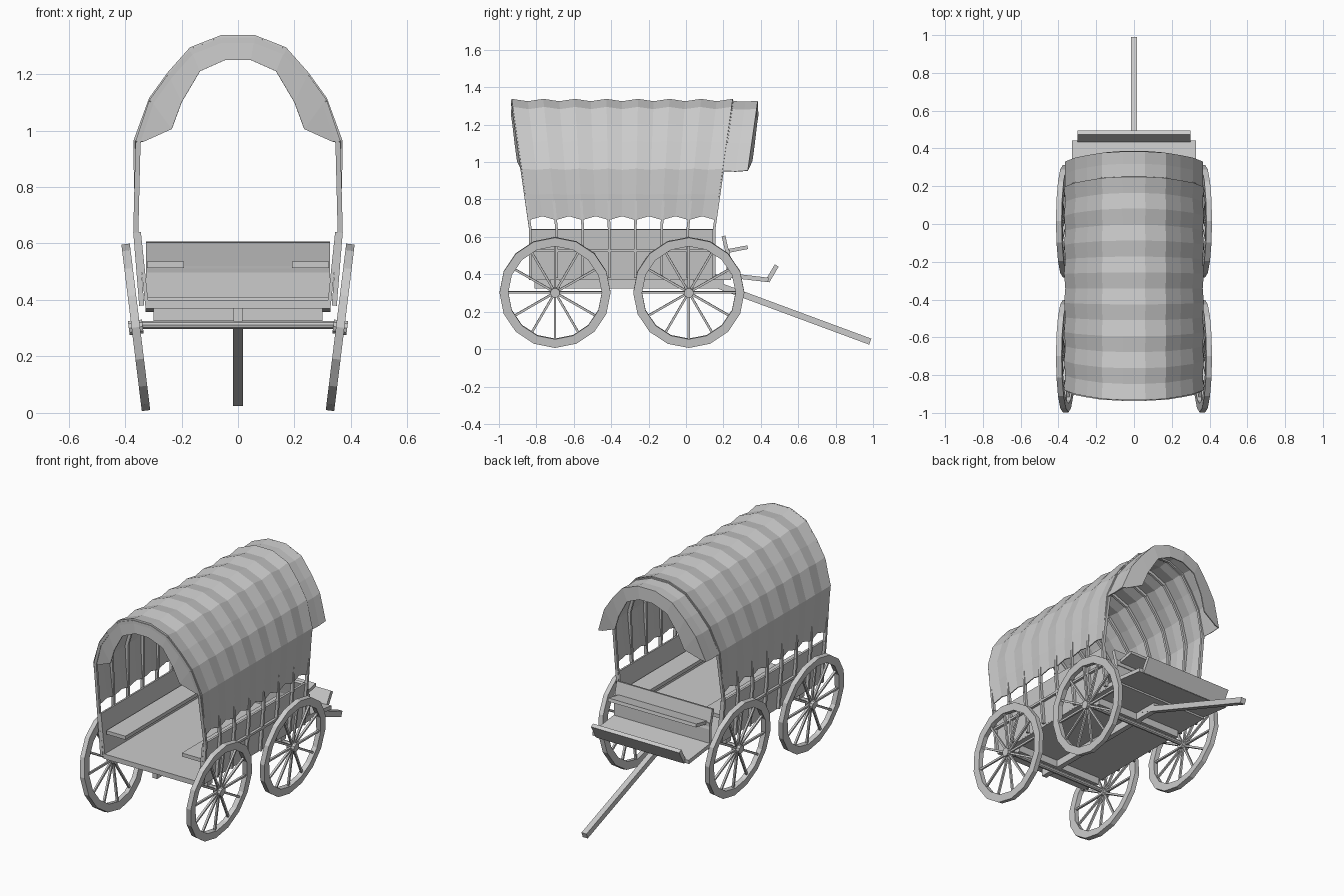
import bpy, bmesh, math
from mathutils import Vector, Matrix

if "Cube" in bpy.data.objects:
    bpy.data.objects.remove(bpy.data.objects["Cube"], do_unlink=True)

GREY = (0.6, 0.6, 0.6, 1)
mat = bpy.data.materials.new("pale grey")
mat.use_nodes = True
mat.diffuse_color = GREY
mat.node_tree.nodes["Principled BSDF"].inputs["Base Color"].default_value = GREY


def finish(name, bm):
    bmesh.ops.recalc_face_normals(bm, faces=bm.faces)
    me = bpy.data.meshes.new(name)
    bm.to_mesh(me)
    bm.free()
    me.materials.append(mat)
    ob = bpy.data.objects.new(name, me)
    bpy.context.collection.objects.link(ob)
    return ob


def bar(bm, p, q, wide, thick, side=(1, 0, 0)):
    """Rectangular bar from p to q; wide is measured along side."""
    p, q = Vector(p), Vector(q)
    d = (q - p).normalized()
    s = Vector(side)
    s = (s - d * s.dot(d)).normalized()
    n = d.cross(s)
    m = Matrix((s * wide, n * thick, q - p)).transposed().to_4x4()
    m.translation = (p + q) / 2
    bmesh.ops.create_cube(bm, size=1, matrix=m)


def rod(bm, x0, x1, radius, y=0, z=0, sides=10):
    m = Matrix.Translation(((x0 + x1) / 2, y, z)) @ Matrix.Rotation(math.pi / 2, 4, 'Y')
    bmesh.ops.create_cone(bm, cap_ends=True, segments=sides, radius1=radius,
                          radius2=radius, depth=x1 - x0, matrix=m)


def loft(bm, rows, closed=False):
    grid = [[bm.verts.new(p) for p in r] for r in rows]
    n, k = len(grid), len(grid[0])
    for i in range(n if closed else n - 1):
        a, b = grid[i], grid[(i + 1) % n]
        for j in range(k if closed else k - 1):
            h = (j + 1) % k
            bm.faces.new((a[j], a[h], b[h], b[j]))


def solid(ob, thickness):
    mod = ob.modifiers.new("thickness", 'SOLIDIFY')
    mod.thickness = thickness
    mod.offset = -1


def both(half):
    """Mirror a half profile that ends on the centre line."""
    return half + [(-x, z) for x, z in reversed(half[:-1])]


def plank(name, p, q, wide, thick, side=(1, 0, 0)):
    bm = bmesh.new()
    bar(bm, p, q, wide, thick, side)
    return finish(name, bm)


# Wheels with twelve spokes, leaning outwards
AXLES = (-0.70, 0.015)
HUB_Z = 0.303
SEG = 16
for end, y in zip(("front", "rear"), AXLES):
    for side, s in (("left", 1), ("right", -1)):
        bm = bmesh.new()
        rows = []
        for i in range(SEG):
            a = math.tau * i / SEG
            rows.append([(x, r * math.cos(a), r * math.sin(a)) for x, r in
                         ((-.015, .25), (.015, .25), (.015, .297), (-.015, .297))])
        loft(bm, rows, True)
        for i in range(12):
            a = math.tau * i / 12
            d = Vector((0, math.cos(a), math.sin(a)))
            bar(bm, d * .015, d * .255, .012, .012)
        rod(bm, -.025, .025, .026)
        wheel = finish(f"{end}_{side}_wheel", bm)
        wheel.location = (s * .362, y, HUB_Z)
        wheel.rotation_euler = (0, s * math.radians(7), 0)

# Axles, bolsters and centre beam
for end, y in zip(("front", "rear"), AXLES):
    bm = bmesh.new()
    rod(bm, -.38, .38, .015, y, .312)
    finish(end + "_axle", bm)
    plank(end + "_bolster", (-.30, y, .348), (.30, y, .348), .05, .045, (0, 1, 0))
plank("centre_beam", (0, -.81, .347), (0, .2, .347), .032, .045)
plank("tongue", (0, .08, .375), (0, .985, .04), .034, .034)

# Wagon bed
Y0, Y1 = -.84, .155
plank("floor", (0, Y0, .385), (0, .24, .385), .655, .03)
for side, s in (("left", 1), ("right", -1)):
    bm = bmesh.new()
    loft(bm, [[(s * .328, y, .375), (s * .356, y, .64)] for y in (Y0, Y1)])
    solid(finish(side + "_side_panel", bm), .012)
    plank(side + "_rail", (s * .352, Y0, .525), (s * .352, Y1, .525), .016, .014)
    plank(side + "_bench", (s * .257, -.82, .525), (s * .257, .12, .525), .13, .022)

# Driver's seat and footboard
plank("seat_front_panel", (0, .225, .39), (0, .225, .53), .65, .018)
plank("seat_back", (0, .228, .49), (0, .2, .605), .65, .02)
plank("driver_seat", (0, .21, .522), (0, .33, .545), .60, .02)
plank("footboard", (0, .20, .398), (0, .44, .37), .655, .024)
plank("kickboard", (0, .435, .362), (0, .485, .447), .60, .024)

# Canvas profile and the outward lean of the hoops towards the ends
ARCH = both([(.37, .965), (.315, 1.115), (.25, 1.205), (.17, 1.295), (.06, 1.338), (0, 1.338)])
COVER = [(.363, .69), (.369, .83)] + ARCH + [(-.369, .83), (-.363, .69)]
BAYS = 7


def lean(u, z):
    t = max(0, (z - .64) / .70)
    lo, hi = Y0 + .008 - .10 * t, Y1 - .005 + .10 * t
    return lo + (hi - lo) * u


def shrink(pts, k):
    return [(x * k, .6 + (z - .6) * k) for x, z in pts]


# Hoops that continue down the sides as posts
for i in range(BAYS + 1):
    u = i / BAYS
    path = [(.341, .38), (.362, .64), (.354, .96)] + shrink(ARCH, .975)[1:-1]
    path += [(-.354, .96), (-.362, .64), (-.341, .38)]
    pts = [(x, lean(u, z), z) for x, z in path]
    bm = bmesh.new()
    for p, q in zip(pts, pts[1:]):
        bar(bm, p, q, .014, .018, (0, 1, 0))
    finish(f"hoop_{i + 1}", bm)

# Canvas cover, sagging between the hoops
bm = bmesh.new()
rows = []
for i in range(2 * BAYS + 1):
    sag = i % 2
    row = shrink(COVER, .983 if sag else 1)
    rows.append([(x, lean(i / (2 * BAYS), z), z + (.022 if sag and z < .75 else 0))
                 for x, z in row])
loft(bm, rows)
solid(finish("canvas_cover", bm), .006)

# Hood over the driver
hood = [(x * .99, z - .01) for x, z in ARCH]
bm = bmesh.new()
loft(bm, [[(x, lean(1, z) + d, z - dip) for x, z in hood]
          for d, dip in ((-.03, 0), (.07, .005), (.135, 0))])
solid(finish("canvas_hood", bm), .006)

# Gathered valances closing the outer edge of both ends
INNER = both([(.335, .96), (.235, 1.005), (.20, 1.10), (.135, 1.21), (.045, 1.25), (0, 1.25)])
for name, outer, u, shift, puff in (("front_valance", ARCH, 0, 0, -.004),
                                    ("rear_valance", hood, 1, .135, .004)):
    bm = bmesh.new()
    loft(bm, [[(x, lean(u, z) + shift, z) for x, z in outer],
              [(x, lean(u, oz) + shift + puff, z) for (x, z), (_, oz) in zip(INNER, outer)]])
    solid(finish(name, bm), .006)
